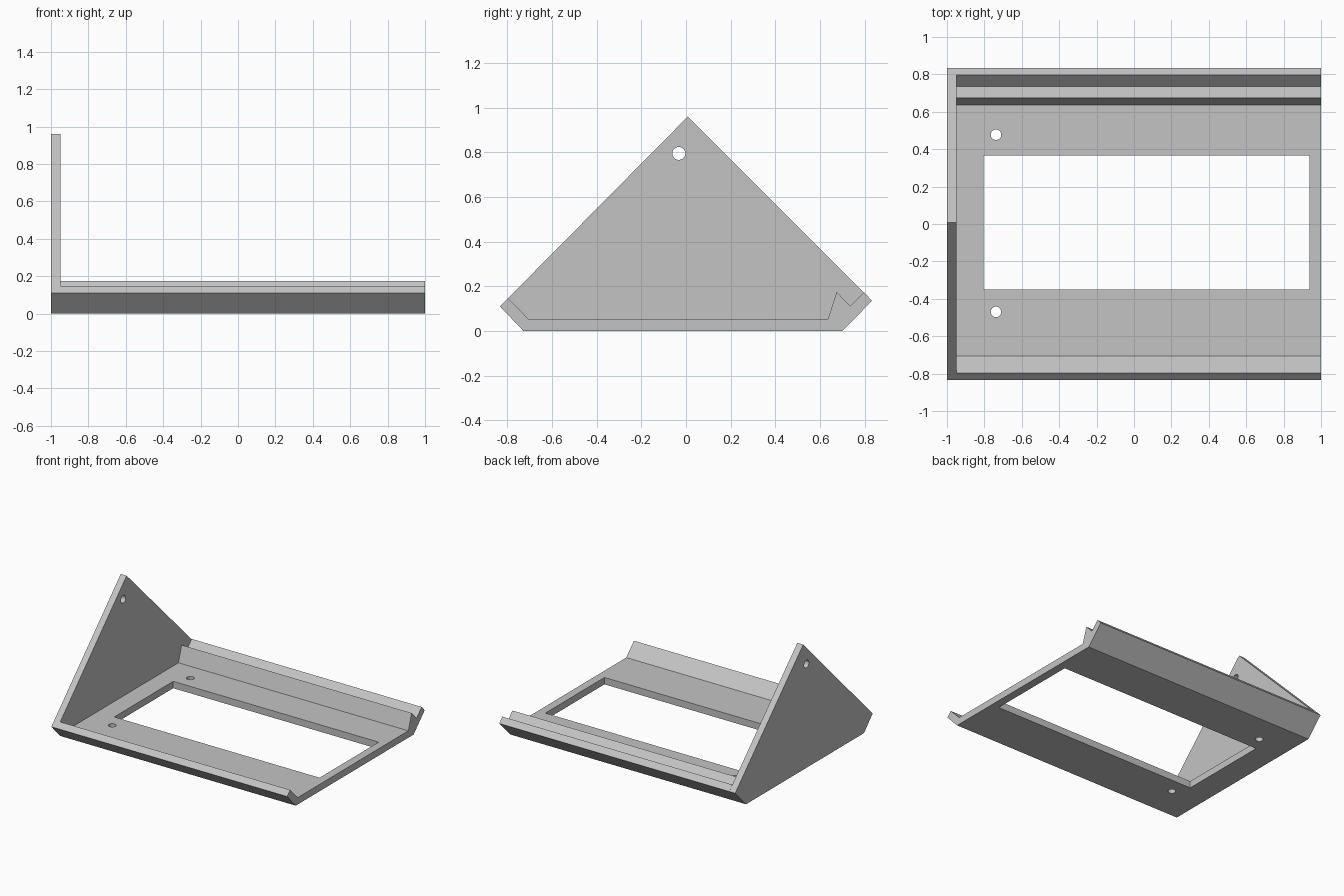
import bpy
import bmesh
from math import radians
from mathutils import Matrix

cube = bpy.data.objects.get("Cube")
if cube:
    bpy.data.objects.remove(cube, do_unlink=True)

# One plain grey for the whole bracket
grey = bpy.data.materials.new("plain_grey")
grey.use_nodes = True
colour = (0.55, 0.55, 0.55, 1)
grey.diffuse_color = colour
grey.node_tree.nodes["Principled BSDF"].inputs["Base Color"].default_value = colour


def finish(name, bm):
    bmesh.ops.recalc_face_normals(bm, faces=bm.faces)
    mesh = bpy.data.meshes.new(name)
    bm.to_mesh(mesh)
    bm.free()
    mesh.materials.append(grey)
    obj = bpy.data.objects.new(name, mesh)
    bpy.context.collection.objects.link(obj)
    return obj


def extrude_profile(name, profile, x0, x1):
    """Sweep a (y, z) outline along x."""
    bm = bmesh.new()
    face = bm.faces.new([bm.verts.new((x0, y, z)) for y, z in profile])
    swept = bmesh.ops.extrude_face_region(bm, geom=[face])["geom"]
    verts = [v for v in swept if isinstance(v, bmesh.types.BMVert)]
    bmesh.ops.translate(bm, verts=verts, vec=(x1 - x0, 0, 0))
    return finish(name, bm)


def cylinder(name, centre, radius, axis="Z"):
    bm = bmesh.new()
    turn = Matrix.Rotation(radians(90), 4, "Y") if axis == "X" else Matrix()
    bmesh.ops.create_cone(bm, cap_ends=True, segments=32, radius1=radius,
                          radius2=radius, depth=0.2,
                          matrix=Matrix.Translation(centre) @ turn)
    return finish(name, bm)


def combine(target, other, operation):
    """Apply a boolean and discard the second solid."""
    mod = target.modifiers.new(operation.lower(), "BOOLEAN")
    mod.operation = operation
    mod.solver = "EXACT"
    mod.object = other
    other.hide_render = True
    bpy.context.view_layer.objects.active = target
    bpy.ops.object.modifier_apply(modifier=mod.name)
    bpy.data.objects.remove(other, do_unlink=True)


# Tray with a sloped front lip and a notched back rail
front_tip, back_tip = (-0.833, 0.11), (0.833, 0.135)
underside = [front_tip, (-0.728, 0), (0.70, 0), back_tip]
inside = [(0.797, 0.174), (0.735, 0.112), (0.675, 0.174), (0.635, 0.053),
          (-0.705, 0.053), (-0.797, 0.147)]
bracket = extrude_profile("bracket", underside + inside, -0.95, 1)

# Triangular end plate
plate = extrude_profile("end_plate", underside + [(0.008, 0.96)], -1, -0.95)
combine(bracket, plate, "UNION")

# Window through the tray floor
window = extrude_profile("window_cutter",
                         [(-0.35, -0.1), (0.365, -0.1), (0.365, 0.1), (-0.35, 0.1)],
                         -0.805, 0.937)
combine(bracket, window, "DIFFERENCE")

# Screw holes in the floor and the end plate
for y in (-0.47, 0.477):
    combine(bracket, cylinder("screw_cutter", (-0.738, y, 0.03), 0.028), "DIFFERENCE")
combine(bracket, cylinder("plate_hole_cutter", (-0.975, -0.032, 0.795), 0.029, "X"),
        "DIFFERENCE")

# Smooth hole walls, crisp edges elsewhere
bpy.ops.object.select_all(action="DESELECT")
bracket.select_set(True)
bpy.context.view_layer.objects.active = bracket
bpy.ops.object.shade_smooth_by_angle(angle=radians(20))
